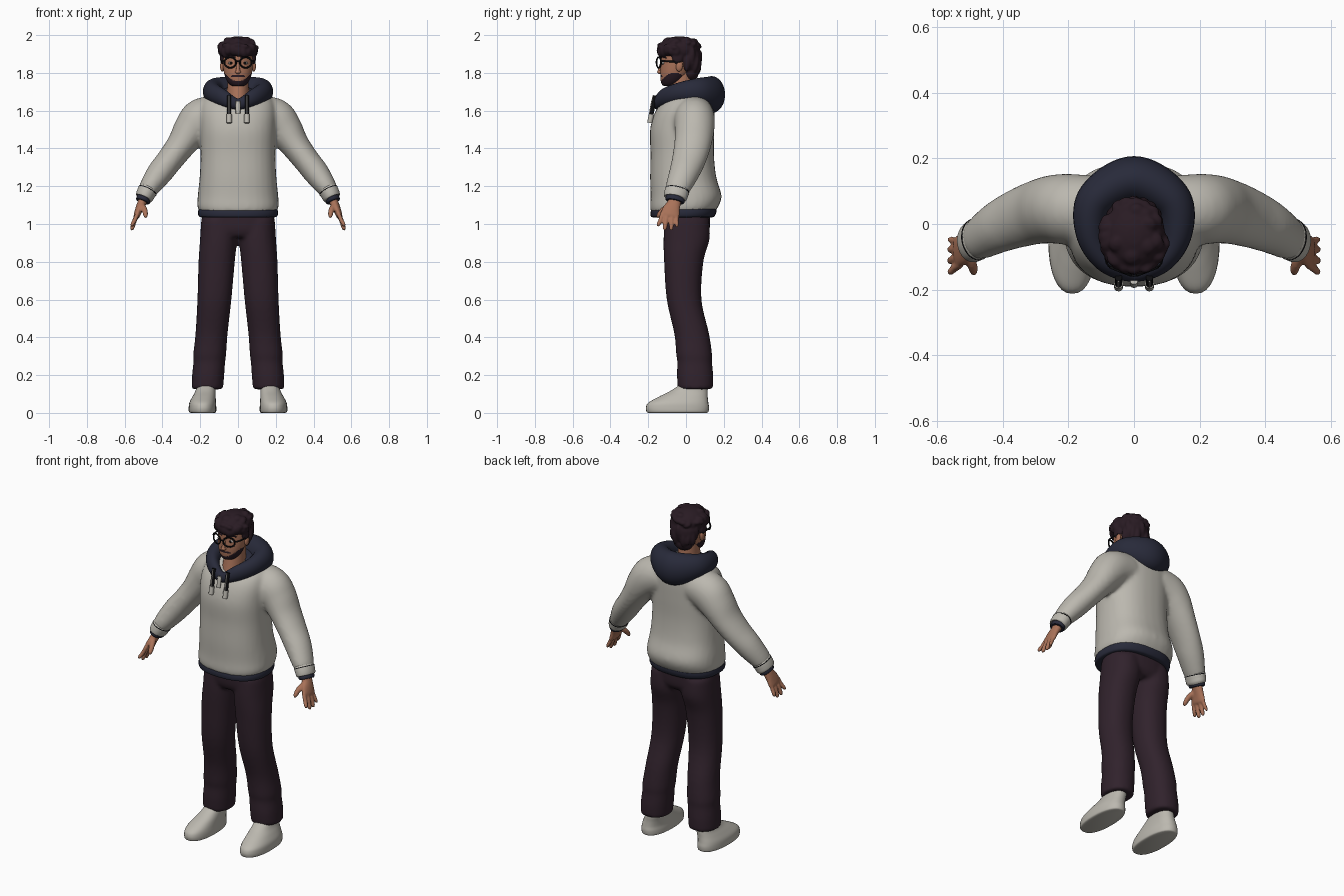
import bpy, bmesh, math, random
from mathutils import Vector, Matrix

if bpy.data.objects.get("Cube"):
    bpy.data.objects.remove(bpy.data.objects["Cube"])
random.seed(4)


def material(name, rgb):
    m = bpy.data.materials.new(name)
    m.use_nodes = True
    m.diffuse_color = (*rgb, 1)
    m.node_tree.nodes["Principled BSDF"].inputs["Base Color"].default_value = (*rgb, 1)
    return m


cream = material("cream", (0.50, 0.48, 0.43))
navy = material("navy", (0.021, 0.023, 0.042))
plum = material("plum", (0.030, 0.016, 0.025))
hair_mat = material("dark_hair", (0.022, 0.011, 0.017))
skin = material("skin", (0.40, 0.17, 0.10))
black = material("black", (0.004, 0.004, 0.005))
white = material("eye_white", (0.6, 0.56, 0.52))


def spline(pts, steps, closed):
    """Catmull-Rom through rows of numbers."""
    n, out = len(pts), []
    at = (lambda i: pts[i % n]) if closed else (lambda i: pts[max(0, min(n - 1, i))])
    for i in range(n if closed else n - 1):
        for s in range(steps):
            t = s / steps
            out.append([b + t / 2 * (c - a + t * (2 * a - 5 * b + 4 * c - d + t * (3 * (b - c) + d - a)))
                        for a, b, c, d in zip(at(i - 1), at(i), at(i + 1), at(i + 2))])
    return out if closed else out + [list(pts[-1])]


def loft(bm, rings, flat=False, ref=(0, 1, 0), closed=False, side=1, segs=32, steps=5, power=2.0):
    """Skin elliptical rings (x, y, z, radius a, radius b) along a smooth path."""
    rows = spline(rings, steps, closed)
    ctr = [Vector((r[0] * side, r[1], r[2])) for r in rows]
    n, loops = len(rows), []
    for i, r in enumerate(rows):
        if flat:
            a, b = Vector((1, 0, 0)), Vector((0, 1, 0))
        else:
            nxt = ctr[(i + 1) % n] if closed else ctr[min(i + 1, n - 1)]
            prv = ctr[i - 1] if closed else ctr[max(i - 1, 0)]
            t = (nxt - prv).normalized()
            a = Vector(ref)
            a = (a - t * a.dot(t)).normalized()
            b = t.cross(a)
        ring = []
        for k in range(segs):
            c, s = math.cos(math.tau * k / segs), math.sin(math.tau * k / segs)
            c, s = (math.copysign(abs(v) ** (2 / power), v) for v in (c, s))
            ring.append(bm.verts.new(ctr[i] + a * (r[3] * c) + b * (r[4] * s)))
        loops.append(ring)
    for i in range(n if closed else n - 1):
        p, q = loops[i], loops[(i + 1) % n]
        for k in range(segs):
            bm.faces.new((p[k], p[(k + 1) % segs], q[(k + 1) % segs], q[k]))
    if not closed:
        bm.faces.new(loops[0])
        bm.faces.new(loops[-1])


def ball(bm, loc, size, rot=0, axis='X'):
    m = Matrix.Translation(loc) @ Matrix.Rotation(rot, 4, axis) @ Matrix.Diagonal((*size, 1))
    bmesh.ops.create_uvsphere(bm, u_segments=20, v_segments=12, radius=1, matrix=m)


def make(name, bm, *mats, mirror=False, voxel=0, smooth=6):
    bmesh.ops.recalc_face_normals(bm, faces=bm.faces)
    me = bpy.data.meshes.new(name)
    bm.to_mesh(me)
    bm.free()
    ob = bpy.data.objects.new(name, me)
    bpy.context.collection.objects.link(ob)
    for m in mats:
        me.materials.append(m)
    if mirror:
        ob.modifiers.new("mirror", 'MIRROR').use_mirror_merge = False
    if voxel:
        rm = ob.modifiers.new("blend", 'REMESH')
        rm.mode, rm.voxel_size, rm.use_smooth_shade = 'VOXEL', voxel, True
        sm = ob.modifiers.new("soften", 'SMOOTH')
        sm.factor, sm.iterations = 0.5, smooth
    bpy.ops.object.select_all(action='DESELECT')
    ob.select_set(True)
    bpy.context.view_layer.objects.active = ob
    bpy.ops.object.shade_smooth_by_angle(angle=math.radians(50))
    return ob


def part(name, rings, mat, mirror=False, **kw):
    bm = bmesh.new()
    loft(bm, rings, **kw)
    return make(name, bm, mat, mirror=mirror)


# Sweater: torso and sleeves blended together
bm = bmesh.new()
loft(bm, [(0, -.02, 1.06, .20, .165), (0, -.01, 1.09, .215, .18), (0, 0, 1.15, .213, .188),
          (0, -.015, 1.25, .203, .175), (0, -.02, 1.37, .198, .168), (0, -.02, 1.5, .20, .17),
          (0, -.005, 1.6, .20, .155), (0, .015, 1.66, .18, .125), (0, .03, 1.70, .12, .08)],
     flat=True, power=2.4)
sleeve = [(.10, .045, 1.58, .10, .10), (.19, .045, 1.555, .108, .112), (.245, .045, 1.50, .105, .098),
          (.30, .035, 1.42, .098, .078), (.36, .015, 1.34, .09, .07), (.415, -.01, 1.27, .08, .068),
          (.465, -.04, 1.20, .068, .056), (.488, -.05, 1.165, .058, .045)]
for s in (1, -1):
    loft(bm, sleeve, side=s)
make("sweater", bm, cream, voxel=.011, smooth=8)
part("hem_band", [(0, -.02, 1.035, .19, .155), (0, -.018, 1.04, .207, .168), (0, -.014, 1.06, .212, .174),
                  (0, -.01, 1.082, .208, .172)], navy, flat=True, power=2.4)

# Sleeve cuffs
part("cuff", [(.472, -.043, 1.19, .05, .04), (.476, -.045, 1.183, .063, .05), (.488, -.052, 1.16, .064, .05),
              (.497, -.056, 1.138, .06, .046), (.499, -.057, 1.134, .045, .035)], cream, mirror=True)
part("cuff_stitch", [(.478, -.046, 1.179, .065, .052), (.480, -.047, 1.175, .0655, .0525)], black, mirror=True, steps=2)
part("cuff_lining", [(.49, -.053, 1.15, .05, .038), (.502, -.058, 1.127, .052, .039),
                     (.506, -.06, 1.118, .047, .035)], navy, mirror=True)

# Hands: palm, fingers and thumb
bm = bmesh.new()
loft(bm, [(.495, -.055, 1.14, .034, .026), (.512, -.065, 1.105, .037, .023), (.525, -.078, 1.075, .047, .02),
          (.536, -.085, 1.045, .05, .017), (.54, -.087, 1.035, .04, .012)], segs=20)
for y0, y1, z1, r in ((-.124, -.146, .985, .0115), (-.1, -.112, .966, .0125),
                      (-.075, -.078, .965, .012), (-.052, -.048, .98, .0105)):
    loft(bm, [(.53, y0, 1.06, r, r), (.547, (y0 + y1) / 2, 1.02, r * 1.05, r), (.56, y1, z1 + .012, r * .9, r * .9),
              (.561, y1, z1, r * .35, r * .35)], segs=12)
loft(bm, [(.51, -.085, 1.10, .016, .016), (.495, -.12, 1.075, .016, .015), (.489, -.145, 1.045, .012, .012),
          (.489, -.15, 1.03, .004, .004)], segs=12, ref=(1, 0, 0))
make("hand", bm, skin, mirror=True, voxel=.0055, smooth=3)

# Trousers
bm = bmesh.new()
loft(bm, [(0, 0, .93, .16, .10), (0, .003, .97, .19, .122), (0, .003, 1.06, .19, .125)], flat=True, power=2.4)
leg = [(.10, .005, 1.02, .095, .118), (.103, .003, .92, .098, .122), (.113, -.012, .8, .096, .104),
       (.125, -.01, .6, .09, .092), (.140, .03, .42, .085, .092), (.150, .043, .31, .087, .095),
       (.152, .046, .27, .084, .092), (.158, .048, .20, .085, .096), (.162, .05, .125, .083, .093)]
for s in (1, -1):
    loft(bm, leg, flat=True, side=s, power=2.2)
make("trousers", bm, plum, voxel=.011, smooth=5)

# Shoes
part("shoe", [(.187, -.045, 0, .062, .155), (.188, -.045, .006, .072, .164), (.188, -.045, .03, .073, .167),
              (.187, -.04, .055, .07, .158), (.18, -.015, .085, .062, .13), (.172, .015, .115, .054, .10),
              (.167, .04, .15, .05, .072)], cream, mirror=True, flat=True, power=2.3)

# Hood: a thick padded collar, deeper at the back, with a lining and neck
half = [(.085, -.115, 1.67, .045, .034), (.132, -.03, 1.695, .055, .045), (.115, .075, 1.70, .075, .06)]
ring = [(0, -.15, 1.635, .03, .026)] + half + [(0, .135, 1.685, .098, .072)] + [(-h[0], *h[1:]) for h in half[::-1]]
bm = bmesh.new()
loft(bm, ring, ref=(0, 0, 1), closed=True, steps=10, segs=24)
ball(bm, (0, .06, 1.68), (.13, .10, .045))
make("hood", bm, navy)
part("neck", [(0, -.03, 1.63, .065, .09), (0, -.03, 1.70, .058, .075), (0, -.025, 1.80, .055, .06)], skin, flat=True)

# Drawstrings with pale tips, and a small zip pull
for name, mat, z0, z1, r in (("drawstring", black, 1.575, 1.68, .011), ("drawstring_tip", cream, 1.535, 1.58, .014)):
    part(name, [(.047, -.193 + (z - 1.53) * .2, z, r, r) for z in (z1, (z0 + z1) / 2, z0)], mat, mirror=True, segs=12)
part("drawstring_stripe", [(.047, -.203 + (z - 1.53) * .2, z, .003, .004) for z in (1.58, 1.63, 1.68)], white,
     mirror=True, segs=8, ref=(1, 0, 0))
part("zip_pull", [(0, -.176, 1.65, .012, .008), (0, -.182, 1.62, .013, .008), (0, -.187, 1.585, .012, .008)],
     cream, segs=12, ref=(1, 0, 0))

# Head, with the beard coloured by region
bm = bmesh.new()
loft(bm, [(0, -.09, 1.73, .02, .022), (0, -.084, 1.736, .04, .042), (0, -.072, 1.76, .06, .062),
          (0, -.058, 1.80, .074, .078), (0, -.045, 1.85, .081, .088), (0, -.04, 1.90, .08, .09),
          (0, -.035, 1.95, .06, .07)], flat=True, segs=64, steps=8)
for f in bm.faces:
    c = f.calc_center_median()
    jaw = c.z < 1.762 + max(0, abs(c.x) - .03) * .9 and not (abs(c.x) < .018 and 1.755 < c.z)
    moustache = abs(c.x) < .036 and 1.779 < c.z < 1.79 and c.y < -.1
    f.material_index = int((jaw or moustache) and c.y < -.02)
make("head", bm, skin, hair_mat)
bm = bmesh.new()
ball(bm, (0, -.136, 1.805), (.015, .017, .011))
loft(bm, [(0, -.128, 1.86, .007, .006), (0, -.136, 1.83, .009, .008), (0, -.142, 1.808, .011, .009)],
     ref=(1, 0, 0), segs=12)
make("nose", bm, skin)
bm = bmesh.new()
ball(bm, (.084, -.035, 1.835), (.011, .018, .028), -.15)
make("ear", bm, skin, mirror=True)

# Eyes and brows
bm = bmesh.new()
ball(bm, (.037, -.121, 1.852), (.015, .007, .008))
make("eye", bm, white, mirror=True)
bm = bmesh.new()
ball(bm, (.037, -.127, 1.852), (.007, .003, .007))
make("iris", bm, black, mirror=True)
part("brow", [(.014, -.131, 1.88, .005, .005), (.038, -.126, 1.887, .006, .006), (.064, -.104, 1.879, .003, .003)],
     hair_mat, mirror=True, ref=(0, 0, 1), segs=8)

# Glasses: rims, bridge and temples
bm = bmesh.new()
rim = [(.041 + .031 * math.cos(a), -.144 + .012 * math.cos(a), 1.855 + .028 * math.sin(a), .0045, .0045)
       for a in (math.tau * k / 16 for k in range(16))]
loft(bm, rim, closed=True, steps=2, segs=8)
loft(bm, [(0, -.157, 1.862, .004, .004), (.011, -.156, 1.86, .004, .004)], ref=(0, 0, 1), segs=8)
loft(bm, [(.071, -.132, 1.862, .005, .004), (.086, -.11, 1.862, .005, .003), (.09, -.03, 1.858, .004, .003)],
     ref=(0, 0, 1), segs=8)
make("glasses", bm, black, mirror=True)

# Hair: crown, nape and tousled locks blended together
bm = bmesh.new()
ball(bm, (0, -.035, 1.922), (.096, .108, .072))
ball(bm, (0, .012, 1.87), (.084, .07, .085))
ball(bm, (0, .025, 1.80), (.06, .042, .045))
for s in (1, -1):
    ball(bm, (s * .082, -.045, 1.88), (.014, .03, .035))
for k in range(11):
    a = math.pi * (k / 10 - 1)
    ball(bm, (.083 * math.cos(a), -.05 + .083 * math.sin(a), 1.915 + random.uniform(-.006, .012)),
         (.023, .023, .032), random.uniform(-.5, .5), 'Y')
for k in range(26):
    a, h = random.uniform(0, math.tau), random.uniform(.15, .85)
    r = math.sqrt(1 - h * h)
    ball(bm, (.088 * r * math.cos(a), -.035 + .1 * r * math.sin(a), 1.922 + .064 * h),
         (.026, .026, .016), random.uniform(-.6, .6))
for k in range(9):
    a = math.pi * k / 8
    ball(bm, (.072 * math.cos(a), .008 + .06 * math.sin(a), 1.865 + random.uniform(-.03, .03)),
         (.018, .018, .045), random.uniform(-.2, .2))
make("hair", bm, hair_mat, voxel=.006, smooth=2)
